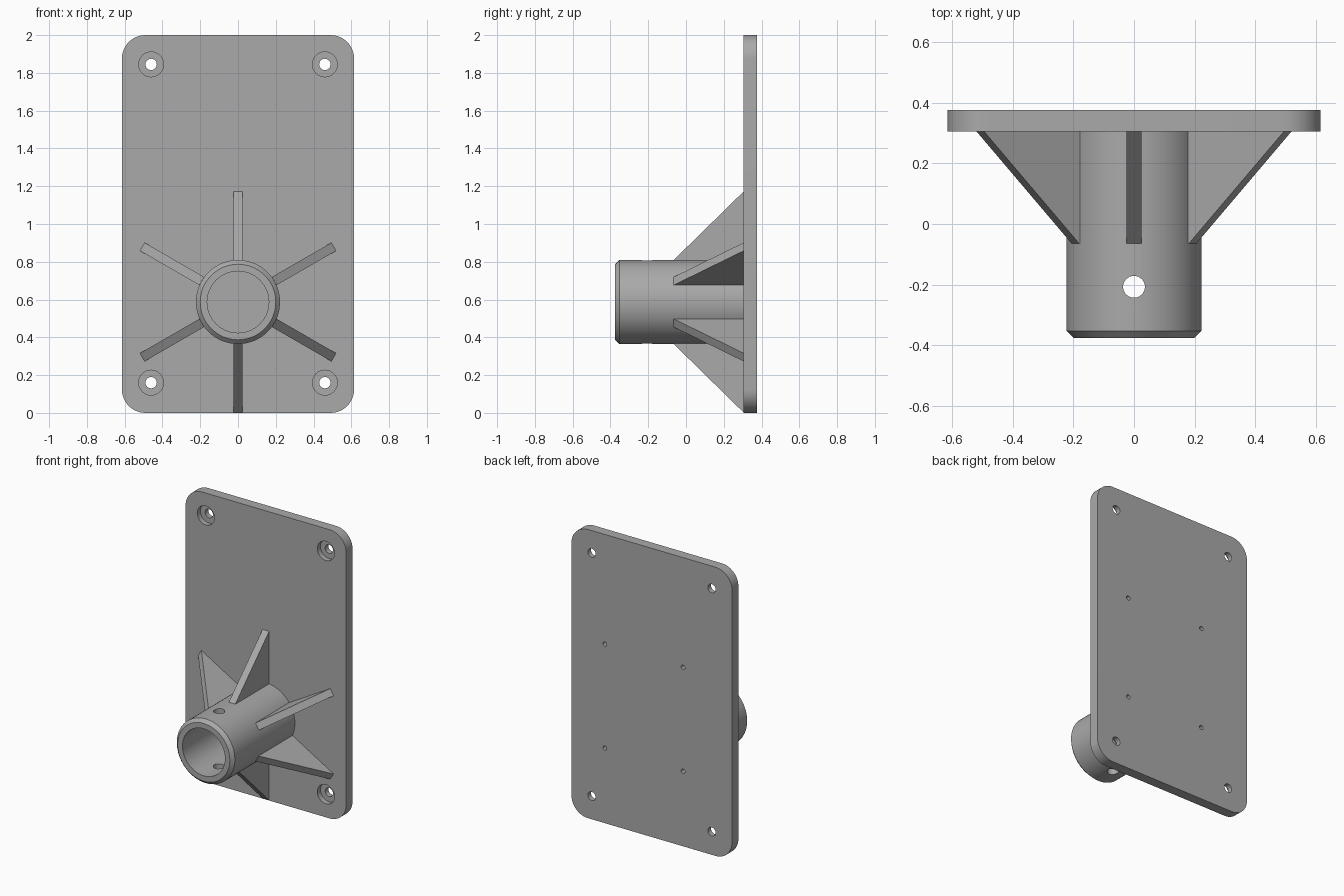
import bpy, bmesh, math
from mathutils import Matrix, Vector

if "Cube" in bpy.data.objects:
    bpy.data.objects.remove(bpy.data.objects["Cube"])

FRONT, FACE, BACK = -0.375, 0.305, 0.375   # tube mouth, plate front, plate back
CZ = 0.587                                 # height of the tube axis
R_OUT, R_IN = 0.2225, 0.163

grey = bpy.data.materials.new("grey plastic")
grey.diffuse_color = (0.40, 0.40, 0.40, 1)
grey.use_nodes = True
grey.node_tree.nodes["Principled BSDF"].inputs["Base Color"].default_value = grey.diffuse_color


def make(name, bm):
    bmesh.ops.recalc_face_normals(bm, faces=bm.faces)
    me = bpy.data.meshes.new(name)
    bm.to_mesh(me)
    bm.free()
    me.materials.append(grey)
    ob = bpy.data.objects.new(name, me)
    bpy.context.collection.objects.link(ob)
    return ob


def prism(name, pts, offset):
    """Extrude a flat outline by a vector."""
    bm = bmesh.new()
    f = bm.faces.new([bm.verts.new(p) for p in pts])
    ex = bmesh.ops.extrude_face_region(bm, geom=[f])
    bmesh.ops.translate(bm, vec=offset,
                        verts=[v for v in ex["geom"] if isinstance(v, bmesh.types.BMVert)])
    return make(name, bm)


def drill(bm, centre, r, length, axis, n=32):
    m = Matrix.Translation(centre) @ Matrix.Rotation(math.pi / 2 if axis == "Y" else 0, 4, "X")
    bmesh.ops.create_cone(bm, cap_ends=True, segments=n, radius1=r, radius2=r,
                          depth=length, matrix=m)


def cut(ob, bm):
    cutter = make("cutter", bm)
    cutter.hide_render = True
    mod = ob.modifiers.new("holes", "BOOLEAN")
    mod.operation, mod.solver, mod.object = "DIFFERENCE", "EXACT", cutter
    bpy.context.view_layer.objects.active = ob
    bpy.ops.object.modifier_apply(modifier=mod.name)
    bpy.data.objects.remove(cutter)


def smooth(ob):
    bpy.ops.object.select_all(action="DESELECT")
    ob.select_set(True)
    bpy.context.view_layer.objects.active = ob
    bpy.ops.object.shade_smooth_by_angle(angle=math.radians(30))


# Wall plate with rounded corners
W, H, R = 0.615, 2.0, 0.125
outline = []
for i, (x, z) in enumerate([(W - R, H - R), (R - W, H - R), (R - W, R), (W - R, R)]):
    for k in range(13):
        a = math.radians(90 * i + 7.5 * k)
        outline.append((x + R * math.cos(a), FACE, z + R * math.sin(a)))
plate = prism("wall_plate", outline, (0, BACK - FACE, 0))

# Screw holes, their counterbores, and blind pilot holes on the back
holes, bores = bmesh.new(), bmesh.new()
for x in (-0.46, 0.46):
    for z in (0.16, 1.845):
        drill(holes, (x, 0.34, z), 0.03, 0.3, "Y")
        drill(bores, (x, FACE, z), 0.066, 0.07, "Y")
for x in (-0.24, 0.36):
    for z in (0.52, 1.24):
        drill(holes, (x, BACK, z), 0.015, 0.08, "Y", 20)
cut(plate, holes)
cut(plate, bores)
smooth(plate)

# Socket tube, turned from a profile with a chamfered mouth
N = 64
profile = [(R_IN, FRONT), (0.2, FRONT), (R_OUT, FRONT + 0.023), (R_OUT, FACE + 0.01), (R_IN, FACE + 0.01)]
bm = bmesh.new()
rings = []
for k in range(N):
    a = 2 * math.pi * k / N
    rings.append([bm.verts.new((r * math.cos(a), y, CZ + r * math.sin(a))) for r, y in profile])
for k in range(N):
    a, b = rings[k], rings[(k + 1) % N]
    for j in range(len(profile)):
        j2 = (j + 1) % len(profile)
        bm.faces.new((a[j], a[j2], b[j2], b[j]))
tube = make("socket_tube", bm)

# Cross pin hole through both tube walls
pin = bmesh.new()
drill(pin, (0, -0.207, CZ), 0.036, 0.8, "Z")
cut(tube, pin)
smooth(tube)

# Six triangular ribs around the tube
T = 0.05
for k in range(6):
    a = math.radians(30 + 60 * k)
    out = Vector((math.cos(a), 0, math.sin(a)))
    side = Vector((-math.sin(a), 0, math.cos(a))) * T
    base = Vector((0, 0, CZ)) - side / 2
    pts = [base + out * r + Vector((0, y, 0)) for r, y in
           [(0.19, -0.065), (0.2225, -0.065), (0.585, FACE), (0.585, FACE + 0.002), (0.19, FACE + 0.002)]]
    prism(f"rib_{k + 1}", pts, side)
